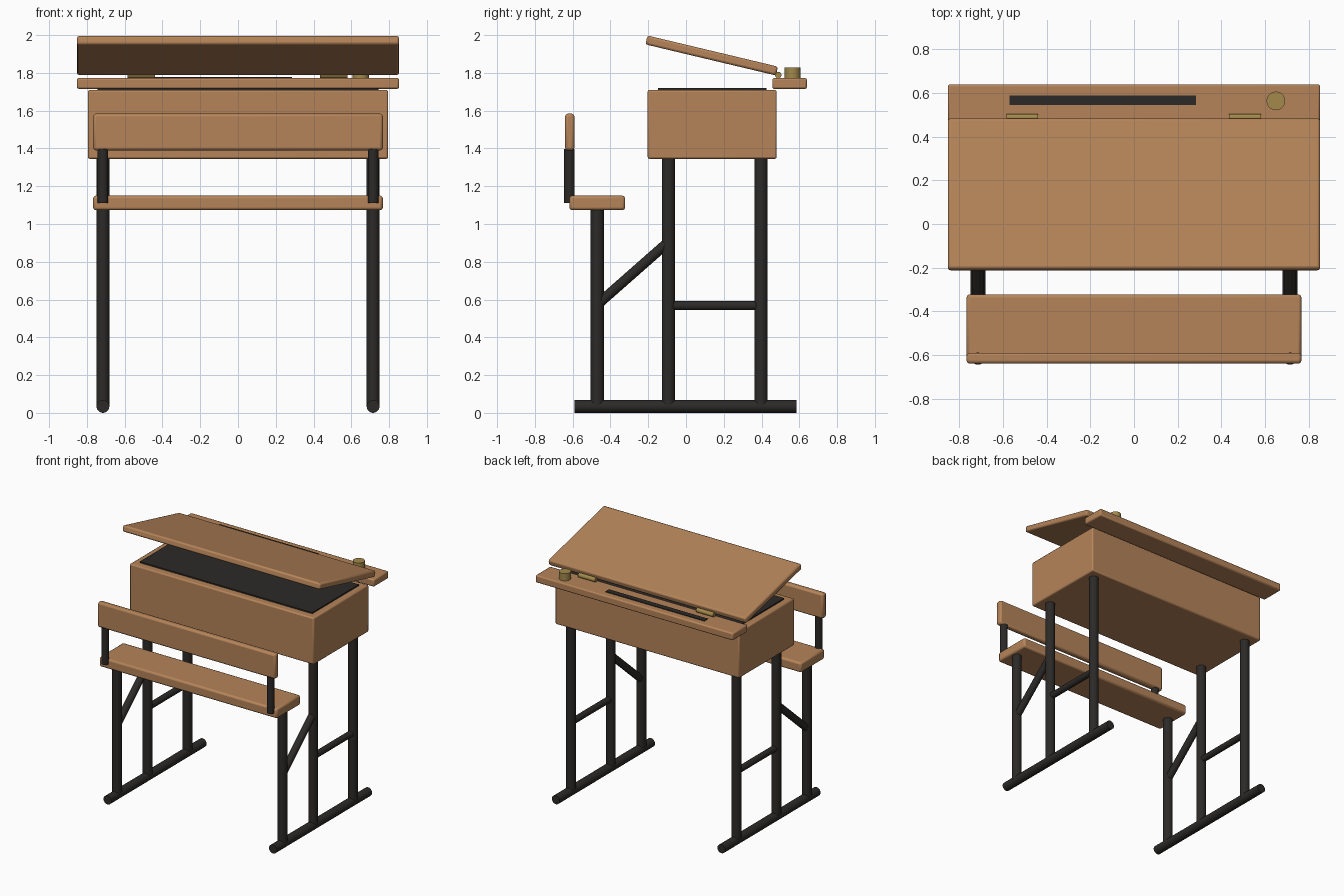
import bpy
from math import radians
from mathutils import Vector

if "Cube" in bpy.data.objects:
    bpy.data.objects.remove(bpy.data.objects["Cube"])


def mat(name, col):
    m = bpy.data.materials.new(name)
    m.diffuse_color = (*col, 1)
    m.use_nodes = True
    m.node_tree.nodes["Principled BSDF"].inputs["Base Color"].default_value = m.diffuse_color
    return m


WOOD = mat("wood", (0.46, 0.23, 0.10))
IRON = mat("iron", (0.025, 0.023, 0.021))
BRASS = mat("brass", (0.36, 0.25, 0.07))


def board(name, x, y, z, m, bevel=0.0, rot=0.0):
    """Box from (min, max) extents, optionally bevelled and pitched about x."""
    bpy.ops.mesh.primitive_cube_add(size=1, location=[sum(r) / 2 for r in (x, y, z)])
    o = bpy.context.object
    o.name = name
    o.scale = [r[1] - r[0] for r in (x, y, z)]
    bpy.ops.object.transform_apply(location=False, rotation=False, scale=True)
    o.rotation_euler.x = rot
    o.data.materials.append(m)
    if bevel:
        b = o.modifiers.new("bevel", "BEVEL")
        b.width = bevel
        b.segments = 2
        bpy.ops.object.shade_smooth_by_angle()
    return o


def rod(name, a, b, r, m):
    """Cylinder running from point a to point b."""
    a, b = Vector(a), Vector(b)
    d = b - a
    bpy.ops.mesh.primitive_cylinder_add(vertices=20, radius=r, depth=d.length, location=(a + b) / 2)
    o = bpy.context.object
    o.name = name
    o.rotation_euler = d.to_track_quat("Z", "Y").to_euler()
    o.data.materials.append(m)
    bpy.ops.object.shade_smooth_by_angle()
    return o


# Desk box with dark interior panel
board("desk_box", (-0.795, 0.795), (-0.203, 0.48), (1.345, 1.71), WOOD, 0.01)
board("box_interior", (-0.745, 0.745), (-0.148, 0.427), (1.69, 1.72), IRON)

# Raised lid and fixed rear shelf
lid = board("lid", (-0.853, 0.853), (-0.355, 0.355), (-0.024, 0.024), WOOD, 0.012, radians(-13.4))
lid.location = (0, 0.136, 1.892)
board("rear_shelf", (-0.853, 0.853), (0.457, 0.64), (1.715, 1.773), WOOD, 0.01)

# Shelf fittings
board("pencil_groove", (-0.57, 0.285), (0.545, 0.588), (1.76, 1.778), IRON)
rod("inkwell", (0.65, 0.564, 1.765), (0.65, 0.564, 1.829), 0.043, BRASS)
for x in (-0.512, 0.508):
    rod("hinge", (x - 0.073, 0.488, 1.789), (x + 0.073, 0.488, 1.789), 0.017, BRASS)

# Bench
board("seat", (-0.767, 0.767), (-0.617, -0.322), (1.073, 1.15), WOOD, 0.014)
board("backrest", (-0.767, 0.767), (-0.64, -0.591), (1.39, 1.584), WOOD, 0.014)

# Iron side frames
for x in (-0.715, 0.715):
    rod("foot_rail", (x, -0.59, 0.034), (x, 0.585, 0.034), 0.034, IRON)
    rod("seat_leg", (x, -0.47, 0.034), (x, -0.47, 1.08), 0.035, IRON)
    rod("front_leg", (x, -0.093, 0.034), (x, -0.093, 1.36), 0.035, IRON)
    rod("rear_leg", (x, 0.397, 0.034), (x, 0.397, 1.36), 0.035, IRON)
    rod("cross_brace", (x, -0.093, 0.568), (x, 0.397, 0.568), 0.024, IRON)
    rod("diagonal_brace", (x, -0.47, 0.573), (x, -0.093, 0.905), 0.027, IRON)
    rod("backrest_post", (x, -0.617, 1.112), (x, -0.617, 1.398), 0.028, IRON)
